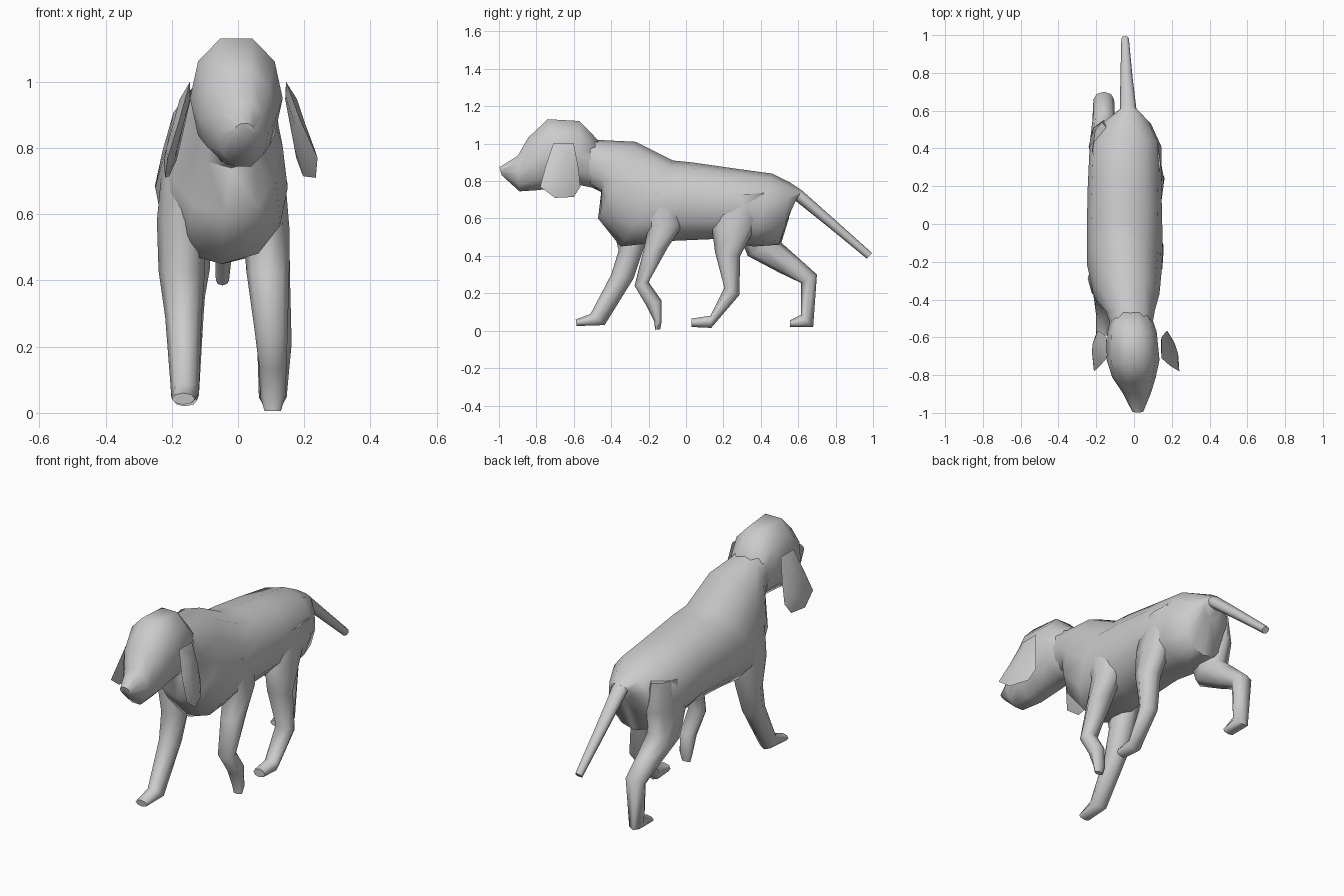
import bpy, bmesh, math


def finish(name, bm):
    bmesh.ops.recalc_face_normals(bm, faces=bm.faces)
    mesh = bpy.data.meshes.new(name)
    bm.to_mesh(mesh)
    bm.free()
    obj = bpy.data.objects.new(name, mesh)
    bpy.context.collection.objects.link(obj)
    bpy.ops.object.select_all(action='DESELECT')
    obj.select_set(True)
    bpy.context.view_layer.objects.active = obj
    bpy.ops.object.shade_smooth_by_angle(angle=math.radians(62))
    return obj


def loft(name, rings, sides=8, power=1.0):
    """Each ring: y, z of one edge, y, z of the opposite edge, half width, centre x."""
    bm = bmesh.new()
    loops = []
    for y1, z1, y2, z2, hw, cx in rings:
        loop = []
        for k in range(sides):
            a = 2 * math.pi * k / sides
            c, s = math.cos(a), math.sin(a)
            c = math.copysign(abs(c) ** power, c)
            t = (1 + s) / 2
            loop.append(bm.verts.new((cx + hw * c, y2 + (y1 - y2) * t, z2 + (z1 - z2) * t)))
        loops.append(loop)
    for a, b in zip(loops, loops[1:]):
        for k in range(sides):
            n = (k + 1) % sides
            bm.faces.new((a[k], a[n], b[n], b[k]))
    bm.faces.new(loops[0])
    bm.faces.new(loops[-1])
    return finish(name, bm)


# Torso with neck and rump
loft("body", [
    (-0.58, 1.07, -0.57, 0.80, 0.10, -0.01),
    (-0.47, 1.02, -0.45, 0.74, 0.13, -0.02),
    (-0.27, 1.01, -0.47, 0.60, 0.175, -0.04),
    (-0.07, 0.91, -0.35, 0.45, 0.20, -0.05),
    (0.03, 0.90, -0.08, 0.48, 0.20, -0.05),
    (0.24, 0.87, 0.15, 0.49, 0.195, -0.05),
    (0.46, 0.84, 0.36, 0.45, 0.19, -0.045),
    (0.56, 0.79, 0.50, 0.46, 0.13, -0.04),
    (0.62, 0.75, 0.56, 0.65, 0.055, -0.03),
], 12, 0.85)

# Head with muzzle
loft("head", [
    (-0.998, 0.875, -0.985, 0.83, 0.03, 0.02),
    (-0.90, 0.94, -0.89, 0.74, 0.075, 0.015),
    (-0.845, 1.04, -0.78, 0.745, 0.115, 0.0),
    (-0.74, 1.14, -0.70, 0.76, 0.14, -0.005),
    (-0.57, 1.13, -0.57, 0.77, 0.13, -0.01),
    (-0.47, 1.025, -0.46, 0.75, 0.10, -0.015),
], 10, 0.9)

# Tail
loft("tail", [
    (0.50, 0.82, 0.46, 0.72, 0.07, -0.04),
    (0.62, 0.75, 0.56, 0.715, 0.045, -0.03),
    (0.80, 0.59, 0.76, 0.555, 0.032, -0.04),
    (0.995, 0.415, 0.967, 0.385, 0.02, -0.047),
])

# Legs, each in its own walking position
loft("front_leg_left", [
    (-0.40, 0.74, -0.16, 0.74, 0.05, -0.18),
    (-0.40, 0.58, -0.18, 0.58, 0.075, -0.17),
    (-0.36, 0.43, -0.23, 0.43, 0.07, -0.17),
    (-0.40, 0.30, -0.28, 0.28, 0.055, -0.165),
    (-0.51, 0.09, -0.435, 0.03, 0.042, -0.16),
    (-0.59, 0.06, -0.585, 0.025, 0.035, -0.165),
])
loft("front_leg_right", [
    (-0.30, 0.74, -0.02, 0.74, 0.05, 0.09),
    (-0.20, 0.56, -0.02, 0.56, 0.07, 0.085),
    (-0.23, 0.42, -0.10, 0.44, 0.065, 0.09),
    (-0.275, 0.24, -0.20, 0.26, 0.05, 0.10),
    (-0.21, 0.13, -0.13, 0.16, 0.042, 0.105),
    (-0.17, 0.05, -0.13, 0.05, 0.038, 0.105),
    (-0.165, 0.005, -0.138, 0.008, 0.025, 0.105),
])
loft("hind_leg_left", [
    (0.24, 0.72, 0.54, 0.76, 0.05, -0.17),
    (0.27, 0.55, 0.55, 0.60, 0.08, -0.16),
    (0.33, 0.40, 0.51, 0.47, 0.075, -0.16),
    (0.50, 0.31, 0.60, 0.39, 0.06, -0.16),
    (0.615, 0.255, 0.70, 0.30, 0.055, -0.16),
    (0.615, 0.085, 0.68, 0.02, 0.042, -0.16),
    (0.555, 0.055, 0.555, 0.02, 0.036, -0.16),
])
loft("hind_leg_right", [
    (0.18, 0.72, 0.46, 0.74, 0.05, 0.09),
    (0.14, 0.54, 0.38, 0.57, 0.07, 0.085),
    (0.155, 0.42, 0.29, 0.40, 0.062, 0.095),
    (0.205, 0.23, 0.285, 0.19, 0.052, 0.11),
    (0.13, 0.08, 0.135, 0.015, 0.042, 0.105),
    (0.03, 0.065, 0.03, 0.02, 0.034, 0.105),
])

# Hanging ears: thin lens-shaped flaps
EAR = [(-0.71, 1.00), (-0.60, 1.00), (-0.575, 0.87), (-0.565, 0.77),
       (-0.60, 0.715), (-0.70, 0.71), (-0.78, 0.77), (-0.75, 0.88)]


def ear(name, side, slope, twist):
    bm = bmesh.new()

    def place(y, z, off):
        x = 0.145 + (1 - z) * (slope + twist * (-0.6 - y)) + off
        return bm.verts.new((side * x, y, z))

    rim = [place(y, z, 0) for y, z in EAR]
    cy, cz = -0.66, 0.85
    for off in (0.018, -0.014):
        inner = [place(cy + (y - cy) * 0.5, cz + (z - cz) * 0.65, off) for y, z in EAR]
        for k in range(8):
            n = (k + 1) % 8
            bm.faces.new((rim[k], rim[n], inner[n], inner[k]))
        bm.faces.new(inner)
    finish(name, bm)


ear("ear_right", 1, 0.18, 1.3)
ear("ear_left", -1, 0.22, 0.4)
